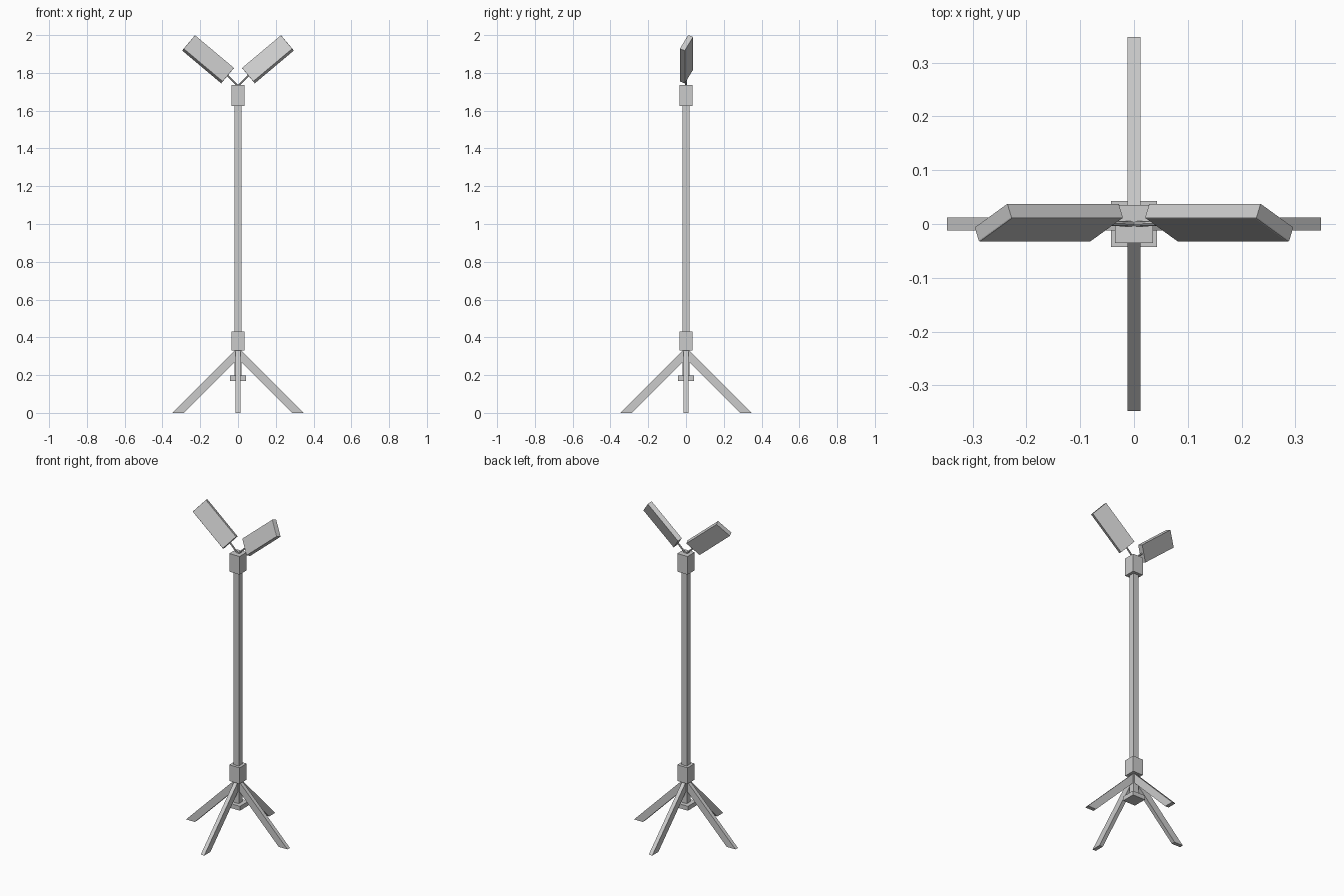
import bpy, bmesh
from math import radians
from mathutils import Matrix, Vector

if "Cube" in bpy.data.objects:
    bpy.data.objects.remove(bpy.data.objects["Cube"])


def add_object(name, bm):
    bmesh.ops.recalc_face_normals(bm, faces=bm.faces)
    mesh = bpy.data.meshes.new(name)
    bm.to_mesh(mesh)
    bm.free()
    ob = bpy.data.objects.new(name, mesh)
    bpy.context.collection.objects.link(ob)
    return ob


def box(name, half, z0, z1):
    """Square upright block centred on the z axis."""
    bm = bmesh.new()
    bmesh.ops.create_cube(bm, size=1, matrix=Matrix.Translation((0, 0, (z0 + z1) / 2))
                          @ Matrix.Diagonal((2 * half, 2 * half, z1 - z0, 1)))
    return add_object(name, bm)


def mirror_x(ob):
    ob.modifiers.new("mirror", 'MIRROR').use_axis[0] = True


# Mast, collars and foot plate
box("pole", 0.018, 0.18, 1.70)
box("foot_plate", 0.043, 0.17, 0.197)
box("lower_collar", 0.035, 0.33, 0.43)
box("upper_collar", 0.035, 1.625, 1.737)

# Four splayed legs, each a slanted profile cut flat at the ground
for i in range(4):
    bm = bmesh.new()
    profile = [(0.347, 0), (0.287, 0), (0.005, 0.282), (0.005, 0.342)]
    face = bm.faces.new([bm.verts.new((x, -0.012, z)) for x, z in profile])
    ext = bmesh.ops.extrude_face_region(bm, geom=[face])
    bmesh.ops.translate(bm, vec=(0, 0.024, 0),
                        verts=[v for v in ext["geom"] if isinstance(v, bmesh.types.BMVert)])
    bmesh.ops.rotate(bm, cent=(0, 0, 0), matrix=Matrix.Rotation(radians(90 * i), 3, 'Z'),
                     verts=bm.verts)
    add_object(f"leg_{i + 1}", bm)

# Pair of tilted lamp heads with softened front edges
bm = bmesh.new()
bmesh.ops.create_cube(bm, size=1, matrix=Matrix.Diagonal((0.27, 0.03, 0.104, 1)))
front = [e for e in bm.edges if all(v.co.y < 0 for v in e.verts)]
bmesh.ops.bevel(bm, geom=front, offset=0.003, segments=2, profile=0.5, affect='EDGES')
bm.transform(Matrix.Translation((0.158, 0.002, 1.8725))
             @ Matrix.Rotation(radians(-40), 4, 'Y') @ Matrix.Rotation(radians(-25), 4, 'X'))
mirror_x(add_object("lamp_heads", bm))

# Thin stalks joining the heads to the mast
a, b = Vector((0.002, 0, 1.733)), Vector((0.062, 0.002, 1.792))
bm = bmesh.new()
bmesh.ops.create_cone(bm, cap_ends=True, segments=8, radius1=0.005, radius2=0.005,
                      depth=(b - a).length,
                      matrix=Matrix.Translation((a + b) / 2)
                      @ (b - a).to_track_quat('Z', 'Y').to_matrix().to_4x4())
mirror_x(add_object("lamp_stalks", bm))
